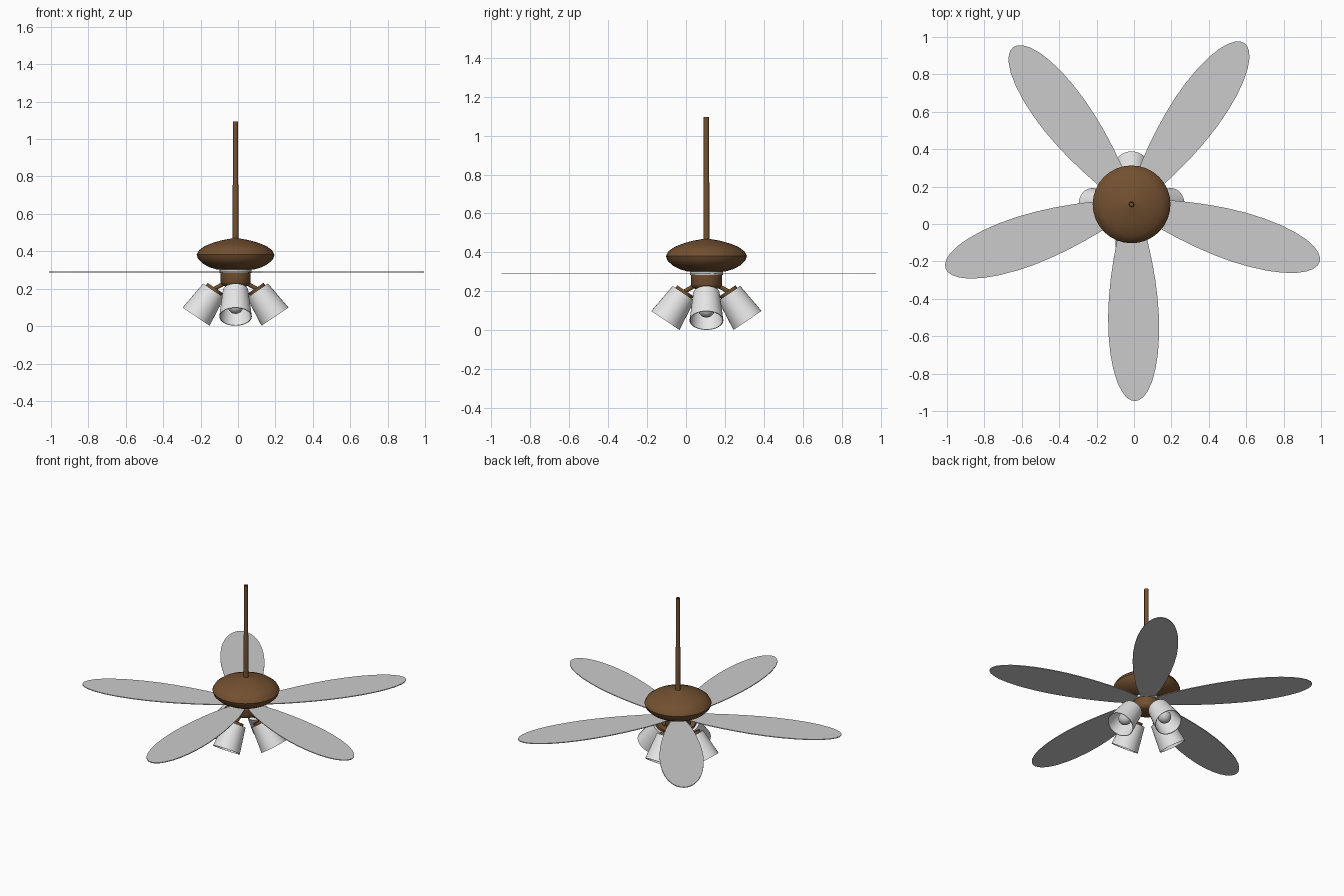
import bpy, bmesh, math
from mathutils import Vector, Matrix

if "Cube" in bpy.data.objects:
    bpy.data.objects.remove(bpy.data.objects["Cube"])

HUB = Vector((-0.013, 0.105, 0))   # axis of the fan


def mat(name, rgb):
    m = bpy.data.materials.new(name)
    m.diffuse_color = (*rgb, 1)
    m.use_nodes = True
    m.node_tree.nodes["Principled BSDF"].inputs["Base Color"].default_value = m.diffuse_color
    return m


BROWN = mat("bronze brown", (0.17, 0.08, 0.03))
GREY = mat("blade grey", (0.60, 0.60, 0.60))
GLASS = mat("frosted glass", (0.80, 0.80, 0.80))
BULB = mat("bulb grey", (0.60, 0.60, 0.60))


def finish(name, bm, material, matrix, angle=40):
    me = bpy.data.meshes.new(name)
    bm.to_mesh(me)
    bm.free()
    me.materials.append(material)
    ob = bpy.data.objects.new(name, me)
    bpy.context.collection.objects.link(ob)
    ob.matrix_world = matrix
    bpy.ops.object.select_all(action='DESELECT')
    bpy.context.view_layer.objects.active = ob
    ob.select_set(True)
    bpy.ops.object.shade_smooth_by_angle(angle=math.radians(angle))
    return ob


def lathe(name, profile, material, matrix, n=32):
    """Spin a list of (radius, z) points round the local z axis."""
    bm = bmesh.new()
    vs = [bm.verts.new((r, 0, z)) for r, z in profile]
    es = [bm.edges.new(p) for p in zip(vs, vs[1:])]
    bmesh.ops.spin(bm, geom=vs + es, cent=(0, 0, 0), axis=(0, 0, 1),
                   angle=2 * math.pi, steps=n, use_duplicate=False)
    bmesh.ops.remove_doubles(bm, verts=bm.verts, dist=1e-5)
    bmesh.ops.recalc_face_normals(bm, faces=bm.faces)
    return finish(name, bm, material, matrix)


base = Matrix.Translation(HUB)

# hanging rod (hollow tube), motor housing and switch housing
lathe("rod", [(0.016, 0.44), (0.016, 0.75), (0.014, 0.76), (0.014, 1.095),
              (0.008, 1.095), (0.008, 0.44), (0.016, 0.44)], BROWN, base, 16)
lathe("motor_housing", [(0, 0.474), (0.025, 0.468), (0.07, 0.46), (0.12, 0.446), (0.165, 0.428),
                        (0.195, 0.406), (0.208, 0.382), (0.2, 0.358), (0.175, 0.334),
                        (0.14, 0.315), (0.1, 0.303), (0, 0.301)], BROWN, base)
lathe("collar", [(0, 0.303), (0.085, 0.303), (0.085, 0.285), (0, 0.285)], GREY, base)
lathe("switch_housing", [(0, 0.285), (0.08, 0.285), (0.08, 0.235), (0.074, 0.222),
                         (0.055, 0.212), (0, 0.21)], BROWN, base)

# five flat blades: (distance from axis, half width)
half = [(0.08, 0.045), (0.14, 0.066), (0.2, 0.083), (0.3, 0.103), (0.4, 0.119), (0.5, 0.130),
        (0.6, 0.136), (0.7, 0.135), (0.8, 0.127), (0.88, 0.113), (0.95, 0.093),
        (1.0, 0.069), (1.03, 0.046), (1.047, 0.022)]
outline = half + [(1.052, 0)] + [(r, -w) for r, w in reversed(half)]
for i in range(5):
    bm = bmesh.new()
    face = bm.faces.new([bm.verts.new((r, w, 0.288)) for r, w in outline])
    ext = bmesh.ops.extrude_face_region(bm, geom=[face])
    bmesh.ops.translate(bm, vec=(0, 0, 0.005),
                        verts=[v for v in ext["geom"] if isinstance(v, bmesh.types.BMVert)])
    bmesh.ops.recalc_face_normals(bm, faces=bm.faces)
    finish(f"blade_{i + 1}", bm, GREY, base @ Matrix.Rotation(math.radians(-89 + 72 * i), 4, 'Z'))

# four lamps; local z runs from the lamp top down to its open mouth
TILT = math.radians(180 - 34)
for i in range(4):
    turn = base @ Matrix.Rotation(math.pi / 2 * i, 4, 'Z')
    lamp = turn @ Matrix.Translation((0.117, 0, 0.190)) @ Matrix.Rotation(TILT, 4, 'Y')
    n = i + 1
    lathe(f"lamp_shade_{n}", [(0, 0), (0.068, 0), (0.087, 0.168), (0.083, 0.168),
                              (0.064, 0.005), (0, 0.005)], GLASS, lamp)
    lathe(f"lamp_cap_{n}", [(0, -0.016), (0.05, -0.016), (0.05, 0.001), (0, 0.001)], BROWN, lamp, 24)
    lathe(f"bulb_{n}", [(0, 0.006), (0.016, 0.006), (0.018, 0.05)] +
          [(0.042 * math.sin(a), 0.1 - 0.042 * math.cos(a))
           for a in [math.pi * k / 8 for k in range(2, 8)]] + [(0, 0.142)], BULB, lamp, 24)
    # arm from the housing to the cap
    a, b = Vector((0.05, 0, 0.235)), Vector((0.112, 0, 0.2))
    rot = (b - a).to_track_quat('Z', 'Y').to_matrix().to_4x4()
    length = (b - a).length
    lathe(f"lamp_arm_{n}", [(0, 0), (0.011, 0), (0.011, length), (0, length)], BROWN,
          turn @ Matrix.Translation(a) @ rot, 12)
